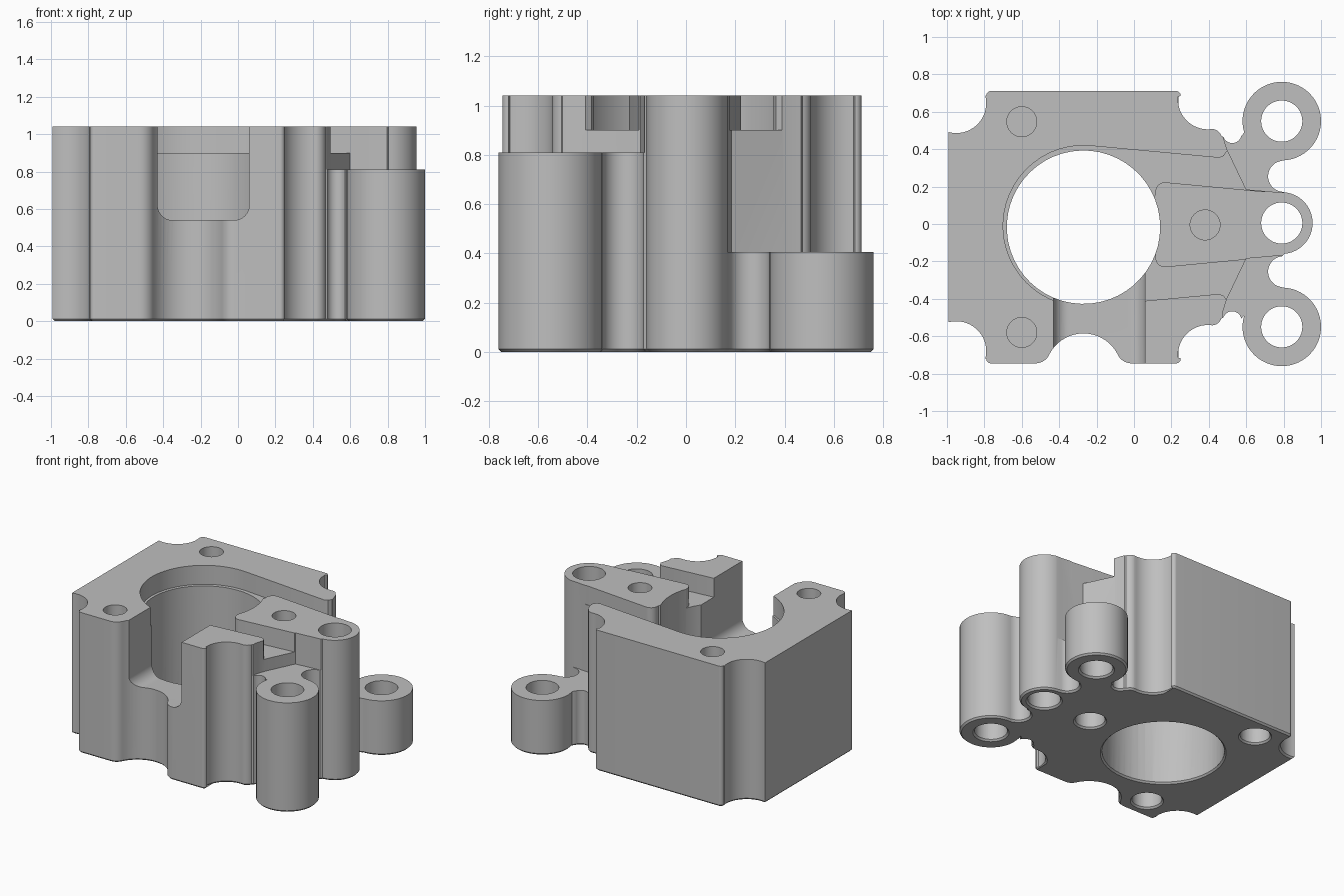
import bpy, bmesh
from math import cos, sin, radians

cube = bpy.data.objects.get("Cube")
if cube:
    bpy.data.objects.remove(cube, do_unlink=True)

TOP = 1.04
MID = -0.017          # centre line of the body in y

metal = bpy.data.materials.new("cast grey")
metal.use_nodes = True
grey = (0.52, 0.52, 0.52, 1)
metal.diffuse_color = grey
metal.node_tree.nodes["Principled BSDF"].inputs["Base Color"].default_value = grey


def arc(x, y, r, a, b):
    n = max(3, int(abs(b - a) / 7))
    angles = [radians(a + (b - a) * i / n) for i in range(n + 1)]
    return [(x + r * cos(t), y + r * sin(t)) for t in angles]


def mirrored(half, mid):
    """Close a half outline by reflecting it about y = mid."""
    return [(x, mid + y) for x, y in half] + [(x, mid - y) for x, y in reversed(half)]


def prism(name, pts, z0, z1, chamfer=0.0, along_y=False):
    """Extrude a closed outline upward, or along y when it lies in the xz plane."""
    bm = bmesh.new()
    place = (lambda u, v: (u, z0, v)) if along_y else (lambda u, v: (u, v, z0))
    base = bm.faces.new([bm.verts.new(place(u, v)) for u, v in pts])
    out = bmesh.ops.extrude_face_region(bm, geom=[base], use_keep_orig=True)
    shift = (0, z1 - z0, 0) if along_y else (0, 0, z1 - z0)
    moved = [v for v in out["geom"] if isinstance(v, bmesh.types.BMVert)]
    bmesh.ops.translate(bm, vec=shift, verts=moved)
    bmesh.ops.recalc_face_normals(bm, faces=bm.faces)
    if chamfer:
        edges = [e for e in bm.edges if all(abs(v.co.z - z0) < 1e-5 for v in e.verts)]
        bmesh.ops.bevel(bm, geom=edges, offset=chamfer, segments=1, affect='EDGES')
    return finish(name, bm)


def finish(name, bm):
    mesh = bpy.data.meshes.new(name)
    bm.to_mesh(mesh)
    bm.free()
    ob = bpy.data.objects.new(name, mesh)
    bpy.context.collection.objects.link(ob)
    mesh.materials.append(metal)
    return ob


def cut(target, cutter):
    mod = target.modifiers.new("cut", 'BOOLEAN')
    mod.operation = 'DIFFERENCE'
    mod.solver = 'EXACT'
    mod.object = cutter
    bpy.context.view_layer.objects.active = target
    bpy.ops.object.modifier_apply(modifier=mod.name)
    bpy.data.objects.remove(cutter, do_unlink=True)


def drill(target, x, y, r, z0, z1, sides=48):
    """Round hole, with a small countersink where it opens at the bottom."""
    cut(target, prism("drill", arc(x, y, r, 0, 360)[:-1], z0, z1))
    if z0 < 0:
        bm = bmesh.new()
        bmesh.ops.create_cone(bm, cap_ends=True, segments=sides, radius1=r + 0.024,
                              radius2=r, depth=0.024)
        bmesh.ops.translate(bm, vec=(x, y, 0), verts=bm.verts)
        cut(target, finish("countersink", bm))


def side(s):
    """Outline of one side, from the left corner to the centre lug."""
    body = arc(-0.95, 0.663, 0.16, -105, 15) + arc(-0.765, 0.703, 0.025, 180, 90)
    if s < 0:   # full-height scallop in the front wall
        body += arc(-0.526, 0.648, 0.08, 90, 26)
        body += arc(-0.27, 0.773, 0.205, 206, 334)[1:-1]
        body += arc(-0.014, 0.648, 0.08, 154, 90)
    body += arc(0.225, 0.703, 0.025, 90, 0) + arc(0.395, 0.683, 0.16, 175, 272)
    body += arc(0.415, 0.47, 0.055, 85, 20) + arc(0.525, 0.5, 0.05, 200, 345)
    lug = arc(0.79, 0.55, 0.21, 197, -90) + arc(0.80, 0.255, 0.083, 95, 265)
    return [(x, s * y + MID) for x, y in body] + [(x, s * y) for x, y in lug]


# Whole block with its three lugs
outline = side(1) + arc(0.79, 0.005, 0.165, 85, -85) + side(-1)[::-1]
block = prism("pump_block", outline, 0, TOP, chamfer=0.012)

# Lower the two outer lugs and their webs
web = [(0.475, 0.9), (0.475, 0.47), (0.497, 0.40), (0.6, 0.185),
       (0.79, 0.168), (1.2, 0.168), (1.2, 0.9)]
for s, level in ((1, 0.405), (-1, 0.81)):
    cut(block, prism("lug_step", [(x, s * y) for x, y in web], level, 1.2))

# Shallow pocket around the bore, leaving the centre arm standing
pocket_half = arc(-0.27, 0, 0.43, 178, 86) + [(0.455, 0.364), (0.48, 0.374),
                                           (0.497, 0.40), (0.7, 0.40)]
pocket = prism("pocket", mirrored(pocket_half, -0.01), 0.9, 1.2)
arm_half = [(0.05, 0.1), (0.115, 0.16)] + arc(0.165, 0.177, 0.05, 180, 85)
arm_half += [(0.79, 0.168), (1.2, 0.168)]
cut(pocket, prism("arm", mirrored(arm_half, -0.004), 0.7, 1.4))
cut(block, pocket)

# Main bore
drill(block, -0.27, MID, 0.41, -0.2, 1.3)

# Rounded slot from the bore to the front
slot = [(-0.43, 1.3)] + arc(-0.35, 0.62, 0.08, 180, 270)
slot += arc(-0.02, 0.62, 0.08, 270, 360) + [(0.06, 1.3)]
cut(block, prism("slot", slot, -1.0, -0.23, along_y=True))

# Through holes in the lugs
for y in (-0.55, 0.005, 0.55):
    drill(block, 0.79, y, 0.11, -0.2, 1.3)

# Blind bolt holes from the top and wider ones from the bottom
for x, y in ((-0.6, 0.547), (-0.6, -0.58), (0.38, -0.005)):
    drill(block, x, y, 0.08, 0.65, 1.3)
    drill(block, x, y, 0.10, -0.2, 0.4)

# Smooth curves, sharp edges
bpy.ops.object.select_all(action='DESELECT')
block.select_set(True)
bpy.context.view_layer.objects.active = block
bpy.ops.object.shade_smooth_by_angle(angle=radians(30))
